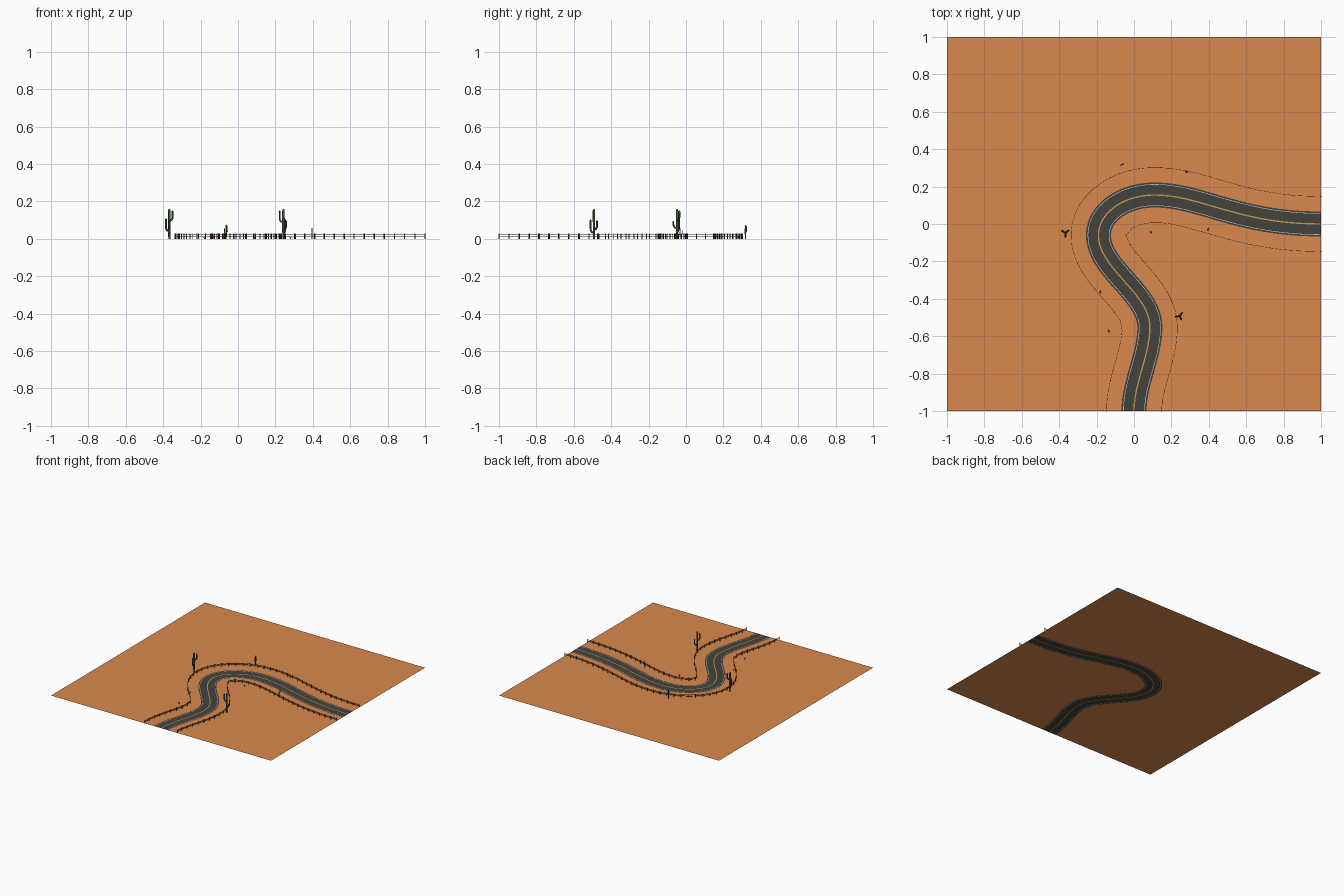
import bpy, bmesh, math, random
from mathutils import Vector, Matrix
from mathutils.geometry import interpolate_bezier

if "Cube" in bpy.data.objects:
    bpy.data.objects.remove(bpy.data.objects["Cube"])

random.seed(4)


def material(name, rgb):
    m = bpy.data.materials.new(name)
    m.diffuse_color = (*rgb, 1)
    m.use_nodes = True
    m.node_tree.nodes["Principled BSDF"].inputs["Base Color"].default_value = m.diffuse_color
    return m


SAND = material("sand", (0.70, 0.25, 0.075))
ASPHALT = material("asphalt", (0.06, 0.055, 0.045))
YELLOW = material("yellow_paint", (0.55, 0.34, 0.08))
WHITE = material("white_paint", (0.6, 0.6, 0.58))
WOOD = material("wood", (0.10, 0.05, 0.025))
CACTUS = material("cactus_green", (0.04, 0.10, 0.03))
GRASS = material("grass_green", (0.10, 0.22, 0.03))


def finish(bm, name, mat):
    me = bpy.data.meshes.new(name)
    bm.to_mesh(me)
    bm.free()
    me.materials.append(mat)
    ob = bpy.data.objects.new(name, me)
    bpy.context.collection.objects.link(ob)
    return ob


# road centreline: point, tangent direction, handle length in, handle length out
KNOTS = [
    ((0, -1), (0, 1), 0, 0.15),
    ((0.085, -0.55), (0, 1), 0.15, 0.18),
    ((-0.19, -0.06), (0, 1), 0.18, 0.12),
    ((0.11, 0.155), (1, 0), 0.165, 0.25),
    ((1, 0), (1, 0), 0.45, 0),
]
centre = []
for a, b in zip(KNOTS, KNOTS[1:]):
    p, q = Vector(a[0]), Vector(b[0])
    pts = interpolate_bezier(p, p + Vector(a[1]) * a[3], q - Vector(b[1]) * b[2], q, 25)
    centre += [Vector(v[:2]) for v in pts[(1 if centre else 0):]]


def offset(d):
    """Centreline shifted d to the right of the travel direction."""
    out = []
    for i, p in enumerate(centre):
        if i == 0:
            t = Vector((0, 1))
        elif i == len(centre) - 1:
            t = Vector((1, 0))
        else:
            t = (centre[i + 1] - centre[i - 1]).normalized()
        out.append(p + Vector((t.y, -t.x)) * d)
    return out


def strips(name, spans, mat):
    bm = bmesh.new()
    for d0, d1 in spans:
        rows = [[bm.verts.new((v.x, v.y, 0)) for v in offset(d)] for d in (d0, d1)]
        l, r = rows
        for i in range(len(l) - 1):
            bm.faces.new((l[i], r[i], r[i + 1], l[i + 1]))
    finish(bm, name, mat)


# road surface with painted lines let into it
W, E0, E1, C = 0.067, 0.055, 0.058, 0.0035
strips("road", [(-W, -E1), (-E0, -C), (C, E0), (E1, W)], ASPHALT)
strips("edge_lines", [(-E1, -E0), (E0, E1)], WHITE)
strips("centre_line", [(-C, C)], YELLOW)

# desert ground on both sides of the road
bm = bmesh.new()
for path, corners in ((offset(-W), [(1, 1), (-1, 1), (-1, -1)]), (offset(W), [(1, -1)])):
    f = bm.faces.new([bm.verts.new((p[0], p[1], 0)) for p in [*path, *corners]])
    f.normal_update()
    if f.normal.z < 0:
        f.normal_flip()
bmesh.ops.triangulate(bm, faces=bm.faces[:])
finish(bm, "ground", SAND)


def box(bm, mid, size, angle):
    m = Matrix.Translation(mid) @ Matrix.Rotation(angle, 4, 'Z') @ Matrix.Diagonal((*size, 1))
    bmesh.ops.create_cube(bm, size=1, matrix=m)


def resample(path, step):
    total = sum((b - a).length for a, b in zip(path, path[1:]))
    n = round(total / step)
    step, out, walked = total / n, [path[0]], 0
    for a, b in zip(path, path[1:]):
        seg = (b - a).length
        while walked + seg >= step * len(out) and len(out) < n:
            out.append(a.lerp(b, (step * len(out) - walked) / seg))
        walked += seg
    return out + [path[-1]]


# post and rail fences
for name, d in (("left_fence", -0.147), ("right_fence", 0.147)):
    bm = bmesh.new()
    posts = resample(offset(d), 0.055)
    for p in posts:
        box(bm, (p.x, p.y, 0.0135), (0.004, 0.004, 0.027), random.uniform(0, 1.5))
    for a, b in zip(posts, posts[1:]):
        m, v = (a + b) / 2, b - a
        for z in (0.012, 0.021):
            box(bm, (m.x, m.y, z), (v.length, 0.0016, 0.003), math.atan2(v.y, v.x))
    finish(bm, name, WOOD)


def cactus(name, x, y, h, arms):
    cu = bpy.data.curves.new(name, 'CURVE')
    cu.dimensions = '3D'
    cu.bevel_depth = h * 0.042
    cu.bevel_resolution = 1
    cu.use_fill_caps = True

    def tube(points):
        s = cu.splines.new('POLY')
        s.points.add(len(points) - 1)
        for sp, (px, py, pz, r) in zip(s.points, points):
            sp.co = (px * h, py * h, pz * h, 1)
            sp.radius = r

    tube([(0, 0, 0, 0.85), (0, 0, 0.5, 1.1), (0, 0, 0.95, 0.95), (0, 0, 1, 0.4)])
    for deg, z0, z1 in arms:
        c, s = math.cos(math.radians(deg)), math.sin(math.radians(deg))
        prof = [(0, z0, 0.7), (0.08, z0 + 0.02, 0.8), (0.125, z0 + 0.09, 0.8),
                (0.13, z1 - 0.04, 0.75), (0.13, z1, 0.3)]
        tube([(r * c, r * s, z, w) for r, z, w in prof])
    cu.materials.append(CACTUS)
    ob = bpy.data.objects.new(name, cu)
    ob.location = (x, y, 0)
    bpy.context.collection.objects.link(ob)
    bpy.ops.object.select_all(action='DESELECT')
    ob.select_set(True)
    bpy.context.view_layer.objects.active = ob
    bpy.ops.object.convert(target='MESH')


# cacti
cactus("tall_cactus_west", -0.367, -0.047, 0.16, [(150, 0.25, 0.68), (35, 0.6, 0.95), (270, 0.35, 0.6)])
cactus("tall_cactus_south", 0.243, -0.492, 0.16, [(190, 0.55, 0.95), (50, 0.3, 0.62), (300, 0.2, 0.65)])
cactus("medium_cactus", -0.063, 0.318, 0.075, [(200, 0.35, 0.75), (30, 0.45, 0.9)])
cactus("small_cactus", 0.396, -0.028, 0.058, [(80, 0.4, 0.8), (260, 0.3, 0.65)])

# grass tufts of leaning blades
for i, (x, y) in enumerate([(0.28, 0.28), (0.09, -0.045), (-0.18, -0.365), (-0.135, -0.572)]):
    bm = bmesh.new()
    for k in range(9):
        a = k * math.tau / 9 + random.uniform(-0.3, 0.3)
        c, s = math.cos(a), math.sin(a)
        reach, top = random.uniform(0.005, 0.011), random.uniform(0.009, 0.016)
        bm.faces.new([bm.verts.new(v) for v in (
            (x - s * 0.002, y + c * 0.002, 0), (x + s * 0.002, y - c * 0.002, 0),
            (x + c * reach, y + s * reach, top))])
    finish(bm, f"grass_tuft_{i + 1}", GRASS)
